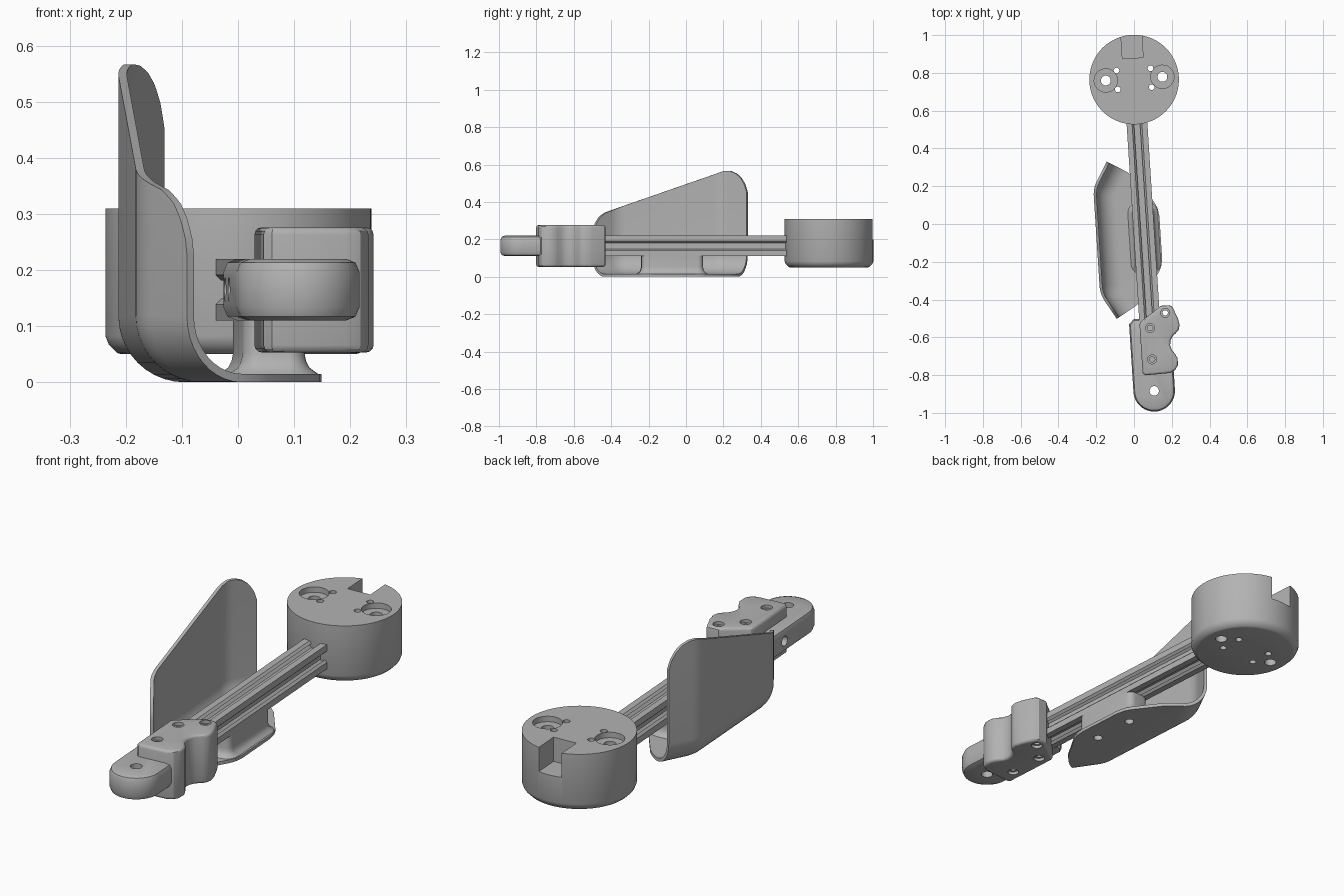
import bpy, bmesh, math
from mathutils import Matrix, Vector

if "Cube" in bpy.data.objects:
    bpy.data.objects.remove(bpy.data.objects["Cube"])

# Everything is laid out along a rail axis, slightly turned about z
FRAME = Matrix.Translation((0.05, 0, 0)) @ Matrix.Rotation(math.radians(3.685), 4, 'Z')
grey = bpy.data.materials.new("plain_grey")
grey.diffuse_color = (0.45, 0.45, 0.45, 1)
grey.use_nodes = True
grey.node_tree.nodes["Principled BSDF"].inputs["Base Color"].default_value = grey.diffuse_color


def make(name, bm, fix=True):
    if fix:
        bmesh.ops.recalc_face_normals(bm, faces=bm.faces)
    me = bpy.data.meshes.new(name)
    bm.to_mesh(me)
    bm.free()
    ob = bpy.data.objects.new(name, me)
    bpy.context.collection.objects.link(ob)
    me.materials.append(grey)
    ob.matrix_world = FRAME
    return ob


def activate(ob):
    bpy.context.view_layer.update()
    bpy.ops.object.select_all(action='DESELECT')
    ob.select_set(True)
    bpy.context.view_layer.objects.active = ob


def smooth(ob, angle=30):
    activate(ob)
    bpy.ops.object.shade_smooth_by_angle(angle=math.radians(angle))


def loft(name, loops):
    """Closed solid through equal-length loops of 3D points."""
    bm = bmesh.new()
    rows = [[bm.verts.new(p) for p in loop] for loop in loops]
    n = len(rows[0])
    for a, b in zip(rows, rows[1:]):
        for i in range(n):
            j = (i + 1) % n
            bm.faces.new((a[i], a[j], b[j], b[i]))
    bm.faces.new(rows[0])
    bm.faces.new(rows[-1])
    return make(name, bm)


def prism(name, outline, z0, z1, bevel=0, segments=1):
    bm = bmesh.new()
    f = bm.faces.new([bm.verts.new((u, v, z0)) for u, v in outline])
    ext = bmesh.ops.extrude_face_region(bm, geom=[f])
    for v in ext['geom']:
        if isinstance(v, bmesh.types.BMVert):
            v.co.z = z1
    bmesh.ops.recalc_face_normals(bm, faces=bm.faces)
    if bevel:
        flat = [e for e in bm.edges if abs(e.verts[0].co.z - e.verts[1].co.z) < 1e-5]
        bmesh.ops.bevel(bm, geom=flat, offset=bevel, segments=segments,
                        affect='EDGES', profile=0.5)
    return make(name, bm)


def circle(u, v, r, n=32):
    return [(u + r * math.cos(2 * math.pi * i / n), v + r * math.sin(2 * math.pi * i / n))
            for i in range(n)]


def bore(u, v, r, z0, z1):
    return prism("cutter", circle(u, v, r, 24), z0, z1)


def cut(ob, cutters):
    for c in cutters:
        m = ob.modifiers.new("cut", 'BOOLEAN')
        m.operation, m.solver, m.object = 'DIFFERENCE', 'EXACT', c
        c.hide_render = True
        activate(ob)
        bpy.ops.object.modifier_apply(modifier=m.name)
        bpy.data.objects.remove(c)


# Round drum with softened lower rim
steps = [(0.208, 0.05), (0.216, 0.052), (0.231, 0.067), (0.237, 0.082), (0.237, 0.31)]
drum = loft("drum", [[(u, v, z) for u, v in circle(0, 0.766, r, 96)] for r, z in steps])
holes = [prism("cutter", [(-0.055, 0.88), (0.055, 0.88), (0.055, 1.1), (-0.055, 1.1)], 0.2, 0.4)]
for s in (-1, 1):
    holes += [bore(s * 0.15, 0.771, 0.062, 0.285, 0.4), bore(s * 0.15, 0.771, 0.026, 0, 0.4)]
    holes += [bore(s * 0.09, 0.77 + t * 0.05, 0.015, 0, 0.4) for t in (-1, 1)]
cut(drum, holes)
smooth(drum, 35)

# Slotted square rail, one slotted side repeated four times
half = [(0.055, 0.055), (0.026, 0.055), (0.016, 0.045), (0.030, 0.045), (0.030, 0.040), (0.017, 0.026)]
side = half + [(-x, z) for x, z in reversed(half[1:])]
section = []
for k in range(4):
    c, s = round(math.cos(k * math.pi / 2)), round(math.sin(k * math.pi / 2))
    section += [(x * c - z * s, x * s + z * c + 0.165) for x, z in side]
loft("rail", [[(x, v, z) for x, z in section] for v in (-0.76, 0.56)])

# Rounded tongue at the front
outline = [(0.11 * math.cos(a), -0.885 + 0.11 * math.sin(a))
           for a in (math.pi + math.pi * i / 24 for i in range(25))]
outline += [(0.11, -0.70), (0.085, -0.72), (0.085, -0.5), (-0.085, -0.5), (-0.11, -0.525)]
tongue = prism("tongue", outline, 0.11, 0.22, 0.024, 2)
holes = [bore(0, -0.885, 0.025, 0, 0.4)]
for v in (-0.57, -0.68):
    holes.append(loft("cutter", [[(u, v + p, 0.165 + q) for p, q in circle(0, 0, 0.022, 20)]
                                 for u in (-0.2, -0.06)]))
cut(tongue, holes)
smooth(tongue)

# Clamp block with a finger-shaped hollow on its outer side
outline = [(-0.055, -0.786), (-0.041, -0.80), (0.09, -0.796), (0.118, -0.783), (0.134, -0.757),
           (0.135, -0.722), (0.122, -0.695), (0.107, -0.675), (0.100, -0.650), (0.103, -0.625),
           (0.115, -0.604), (0.135, -0.587), (0.150, -0.572), (0.157, -0.545), (0.150, -0.510),
           (0.125, -0.448), (0.110, -0.438), (0.062, -0.438), (0.041, -0.455), (-0.03, -0.503),
           (-0.048, -0.515), (-0.055, -0.53)]
clamp = prism("clamp", outline, 0.053, 0.276, 0.013, 3)
holes = []
for u, v in ((0, -0.552), (0.085, -0.477), (0, -0.718)):
    holes += [bore(u, v, 0.014, 0, 0.4), bore(u, v, 0.024, 0.262, 0.4), bore(u, v, 0.024, 0, 0.067)]
cut(clamp, holes)
smooth(clamp)

# Arm guard: bent wall, fillet and floor as one sheet
MID, BEND, R_BEND, R_FIL = -0.075, math.radians(30.5), 0.16, 0.118
tan_len = R_BEND * math.tan(BEND / 2)
end, corner = Vector((-0.173, 0.417)), Vector((-0.253, 0.281))
wing_n = Vector((math.cos(BEND), -math.sin(BEND)))
start = corner + (end - corner).normalized() * tan_len
columns = []
for t in (0, 0.04, 0.08, 0.14, 0.2, 0.28, 0.36, 0.46, 0.56, 0.7, 0.85):
    columns.append((end.lerp(start, t), wing_n))
centre = Vector((corner.x + R_BEND, corner.y - tan_len))
for i in range(9):
    a = BEND * (1 - i / 8)
    n = Vector((math.cos(a), -math.sin(a)))
    columns.append((centre - n * R_BEND, n))
columns += [(Vector((p.x, -p.y)), Vector((n.x, -n.y))) for p, n in reversed(columns)]
TOP = [(-0.418, 0.22), (-0.413, 0.255), (-0.40, 0.29), (-0.38, 0.32), (-0.35, 0.342), (0.27, 0.557),
       (0.30, 0.566), (0.33, 0.566), (0.36, 0.553), (0.385, 0.53), (0.405, 0.495), (0.418, 0.45)]


def top_height(w):
    for (a, za), (b, zb) in zip(TOP, TOP[1:]):
        if w <= b:
            return za + (zb - za) * (w - a) / (b - a)
    return TOP[-1][1]


bm = bmesh.new()
grid = []
for p, n in columns:
    col = [bm.verts.new((p.x, p.y + MID, top_height(p.y)))]
    for k in range(11):
        a = math.pi / 2 * k / 10
        q = p + n * R_FIL * (1 - math.cos(a))
        col.append(bm.verts.new((q.x, q.y + MID, R_FIL * (1 - math.sin(a)))))
    grid.append(col)
for a, b in zip(grid, grid[1:]):
    for j in range(len(a) - 1):
        bm.faces.new((a[j], a[j + 1], b[j + 1], b[j]))
rim = [(-0.045, 0.336), (-0.02, 0.312), (0.045, 0.215), (0.068, 0.18), (0.081, 0.15), (0.087, 0.11)]
rim = rim + [(u, -w) for u, w in reversed(rim)]
floor = [bm.verts.new((u, w + MID, 0)) for u, w in rim]
bm.faces.new([c[-1] for c in reversed(grid)] + floor)
guard = make("arm_guard", bm, False)
mod = guard.modifiers.new("thickness", 'SOLIDIFY')
mod.thickness, mod.offset = 0.015, -1
activate(guard)
bpy.ops.object.modifier_apply(modifier=mod.name)


# Flared spacer between the guard floor and the rail
def rounded(grow, z):
    pts = []
    for k, (su, sv) in enumerate(((1, 1), (-1, 1), (-1, -1), (1, -1))):
        for i in range(7):
            a = math.pi / 2 * (k + i / 6)
            pts.append((su * 0.025 + (0.03 + grow) * math.cos(a),
                        MID + sv * 0.135 + (0.03 + grow) * math.sin(a), z))
    return pts


spacer = loft("spacer", [rounded(g, z) for g, z in
                         ((0.028, 0.012), (0.02, 0.018), (0.009, 0.026), (0.003, 0.037),
                          (0, 0.052), (0, 0.112))])
for part in (guard, spacer):
    cut(part, [bore(0, MID + s * 0.1, 0.02, -0.05, 0.06) for s in (-1, 1)])
    smooth(part)
